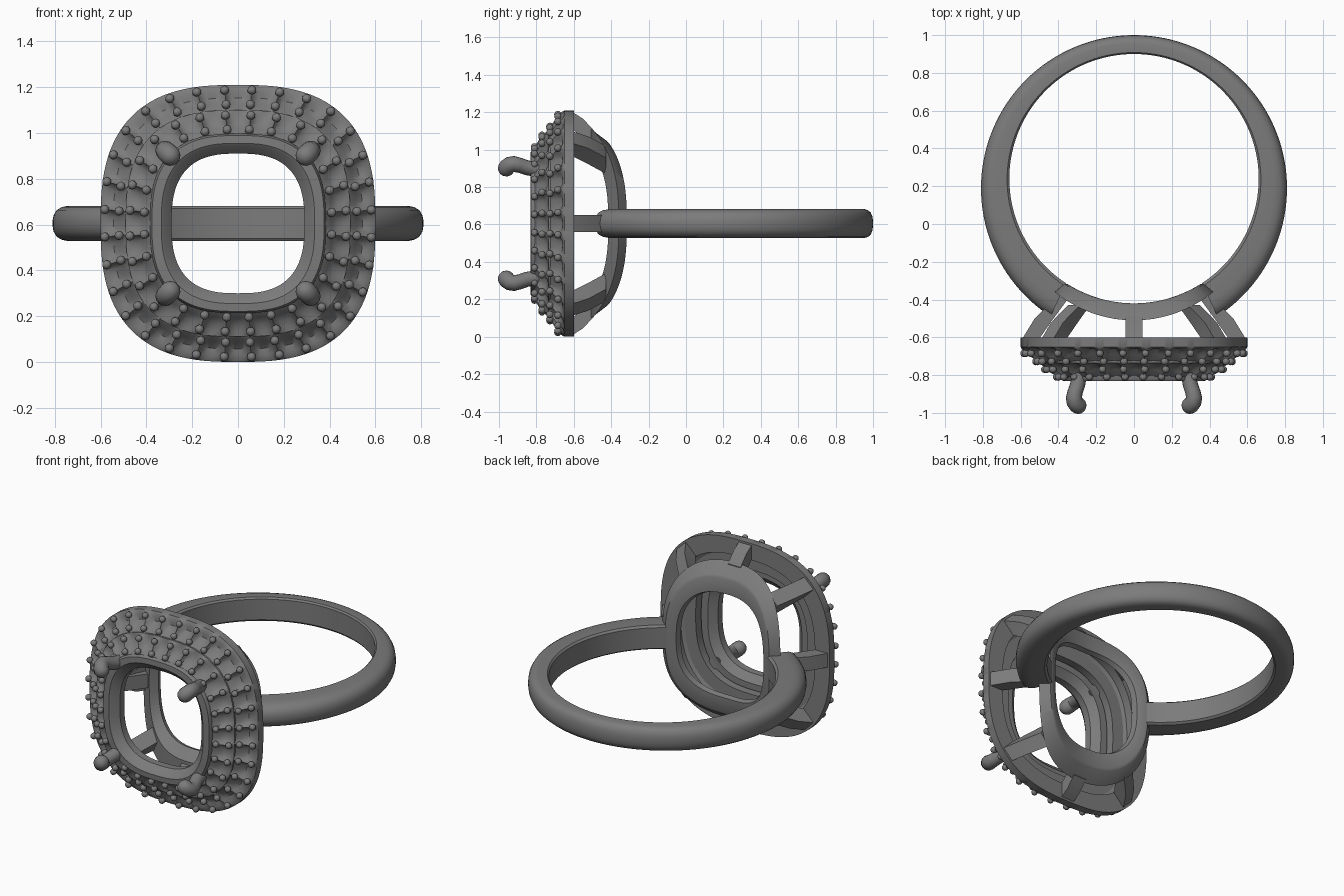
import bpy, bmesh, math
from mathutils import Vector

cube = bpy.data.objects.get("Cube")
if cube:
    bpy.data.objects.remove(cube, do_unlink=True)

metal = bpy.data.materials.new("dark grey metal")
metal.use_nodes = True
metal.diffuse_color = (0.2, 0.2, 0.2, 1)
metal.node_tree.nodes["Principled BSDF"].inputs["Base Color"].default_value = (0.2, 0.2, 0.2, 1)

MID = 0.605          # height of the ring's centre line
POWER = 2.7          # squareness of the cushion outline


def finish(name, bm, angle=35):
    bmesh.ops.recalc_face_normals(bm, faces=bm.faces)
    mesh = bpy.data.meshes.new(name)
    bm.to_mesh(mesh)
    bm.free()
    mesh.materials.append(metal)
    obj = bpy.data.objects.new(name, mesh)
    bpy.context.collection.objects.link(obj)
    bpy.ops.object.select_all(action="DESELECT")
    bpy.context.view_layer.objects.active = obj
    obj.select_set(True)
    bpy.ops.object.shade_smooth_by_angle(angle=math.radians(angle))
    return obj


def loft(name, rings, closed=False, angle=35):
    """Skin a list of equal point loops; cap the ends unless closed."""
    bm = bmesh.new()
    loops = [[bm.verts.new(p) for p in ring] for ring in rings]
    pairs = list(zip(loops, loops[1:])) + ([(loops[-1], loops[0])] if closed else [])
    for a, b in pairs:
        for i in range(len(a)):
            j = (i + 1) % len(a)
            bm.faces.new((a[i], a[j], b[j], b[i]))
    if not closed:
        bm.faces.new(loops[0])
        bm.faces.new(loops[-1])
    return finish(name, bm, angle)


# Unit cushion outline, resampled evenly along its length
def outline_point(a):
    c, s = math.cos(a), math.sin(a)
    r = (abs(c) ** POWER + abs(s) ** POWER) ** (-1 / POWER)
    return c * r, s * r


DENSE = [outline_point(math.tau * i / 2000) for i in range(2001)]
LENGTHS = [0]
for p, q in zip(DENSE, DENSE[1:]):
    LENGTHS.append(LENGTHS[-1] + math.dist(p, q))


def cushion(u):
    target = (u % 1) * LENGTHS[-1]
    lo, hi = 0, len(LENGTHS) - 1
    while hi - lo > 1:
        m = (lo + hi) // 2
        lo, hi = (m, hi) if LENGTHS[m] <= target else (lo, m)
    return DENSE[lo]


def cushion_sweep(name, profile, count, scallop=False, saddle=None, angle=35):
    """Sweep (half width, half height, y, dip) points round the cushion."""
    steps = count * 8
    rings = []
    for k in range(steps):
        u = k / steps
        cx, cz = cushion(u)
        t = 2 * abs((u * count + 0.5) % 1 - 0.5)
        cup = math.sqrt(max(0, 1 - t * t)) if scallop else 0
        ring = []
        for hx, hz, y, dip in profile:
            shift = saddle(cx * hx) if saddle else 0
            ring.append((cx * hx, y + dip * cup + shift, MID + cz * hz))
        rings.append(ring)
    return loft(name, rings, True, angle)


def even(points):
    return [(h * 0.992, h, y, d) for h, y, d in points]


# Outer and inner halo tiers with scalloped stone seats
cushion_sweep("outer_halo", even([
    (0.50, -0.60, 0), (0.605, -0.60, 0), (0.605, -0.65, 0), (0.598, -0.664, 0.01),
    (0.575, -0.69, 0.03), (0.548, -0.705, 0.045), (0.52, -0.725, 0.04),
    (0.50, -0.735, 0.015), (0.48, -0.735, 0), (0.48, -0.665, 0), (0.50, -0.655, 0)]), 32, True)
cushion_sweep("inner_halo", even([
    (0.40, -0.665, 0), (0.495, -0.665, 0), (0.495, -0.735, 0), (0.488, -0.75, 0.015),
    (0.468, -0.775, 0.035), (0.442, -0.79, 0.045), (0.415, -0.805, 0.035),
    (0.392, -0.815, 0.01), (0.375, -0.815, 0), (0.375, -0.745, 0), (0.40, -0.74, 0)]), 28, True)

# Centre stone seat
cushion_sweep("stone_seat", [
    (0.335, 0.35, -0.70, 0), (0.382, 0.39, -0.70, 0), (0.384, 0.392, -0.815, 0),
    (0.376, 0.384, -0.83, 0), (0.335, 0.35, -0.832, 0), (0.325, 0.34, -0.825, 0),
    (0.29, 0.305, -0.785, 0), (0.29, 0.305, -0.74, 0)], 24)

# Small beads that hold the halo stones
bm = bmesh.new()
for half, y, count in ((0.583, -0.685, 32), (0.52, -0.728, 32), (0.473, -0.77, 28), (0.41, -0.81, 28)):
    for k in range(count):
        cx, cz = cushion((k + 0.5) / count)
        made = bmesh.ops.create_icosphere(bm, subdivisions=2, radius=0.02)
        bmesh.ops.translate(bm, verts=made["verts"], vec=(cx * half, y, MID + cz * half))
finish("halo_beads", bm, 60)


# Back gallery ring, curved to sit on the finger
def saddle(x):
    return 0.66 - math.sqrt(0.66 ** 2 - x * x)


cushion_sweep("gallery_ring", [
    (0.31, 0.335, -0.42, 0), (0.355, 0.43, -0.42, 0), (0.37, 0.445, -0.43, 0),
    (0.42, 0.505, -0.51, 0), (0.34, 0.385, -0.51, 0), (0.30, 0.325, -0.45, 0)], 16, saddle=saddle)

# Eight struts between the gallery ring and the halo
for k in range(8):
    cx, cz = outline_point(k * math.tau / 8)
    side = Vector((-cz, 0, cx)).normalized() * 0.045
    rings = []
    for outer, inner, y in (((0.59, 0.595), (0.50, 0.505), -0.605),
                            ((0.525, 0.56), (0.425, 0.45), -0.55),
                            ((0.41, 0.495), (0.34, 0.385), -0.49)):
        ring = []
        lift = saddle(cx * 0.36) * (y + 0.605) / 0.115
        for (hx, hz), sign in ((outer, 1), (outer, -1), (inner, -1), (inner, 1)):
            ring.append(Vector((cx * hx, y + lift, MID + cz * hz)) + side * sign)
        rings.append(ring)
    loft("gallery_strut_%d" % (k + 1), rings)

# Four claws curling over the centre stone
PATH = [(0.285, -0.70), (0.29, -0.80), (0.298, -0.85), (0.312, -0.89), (0.318, -0.92),
        (0.314, -0.942), (0.303, -0.956), (0.29, -0.965), (0.28, -0.972), (0.272, -0.977), (0.268, -0.98)]
RADII = [0.04] * 4 + [0.043, 0.044, 0.045, 0.044, 0.037, 0.024, 0.006]
for sx, xname in ((1, "left"), (-1, "right")):
    for sz, zname in ((1, "upper"), (-1, "lower")):
        pts = [Vector((sx * d, y, MID + sz * d)) for d, y in PATH]
        across = Vector((sz, 0, -sx)).normalized()
        rings = []
        for i, (p, r) in enumerate(zip(pts, RADII)):
            tangent = (pts[min(i + 1, len(pts) - 1)] - pts[max(i - 1, 0)]).normalized()
            normal = tangent.cross(across).normalized()
            rings.append([p + r * (across * math.cos(a) + normal * math.sin(a))
                          for a in (math.tau * j / 16 for j in range(16))])
        loft("%s_%s_claw" % (zname, xname), rings, angle=60)

# Finger band: flat inside, rounded outside, thicker toward the halo
# section points: (fraction from inside to outside, height from centre)
half_section = [(0, 0.066), (0.08, 0.077), (0.55, 0.077), (0.74, 0.071), (0.88, 0.058), (0.97, 0.036), (1, 0.012)]
section = half_section + [(f, -h) for f, h in reversed(half_section)]
rings = []
START, END, STEPS = math.radians(-57), math.radians(237), 128
for k in range(STEPS + 1):
    a = START + (END - START) * k / STEPS
    inner = Vector((0.66 * math.cos(a), 0.24 + 0.66 * math.sin(a), MID))
    outer = Vector((0.81 * math.cos(a), 0.19 + 0.81 * math.sin(a), MID))
    rings.append([inner.lerp(outer, f) + Vector((0, 0, h)) for f, h in section])
loft("finger_band", rings)
